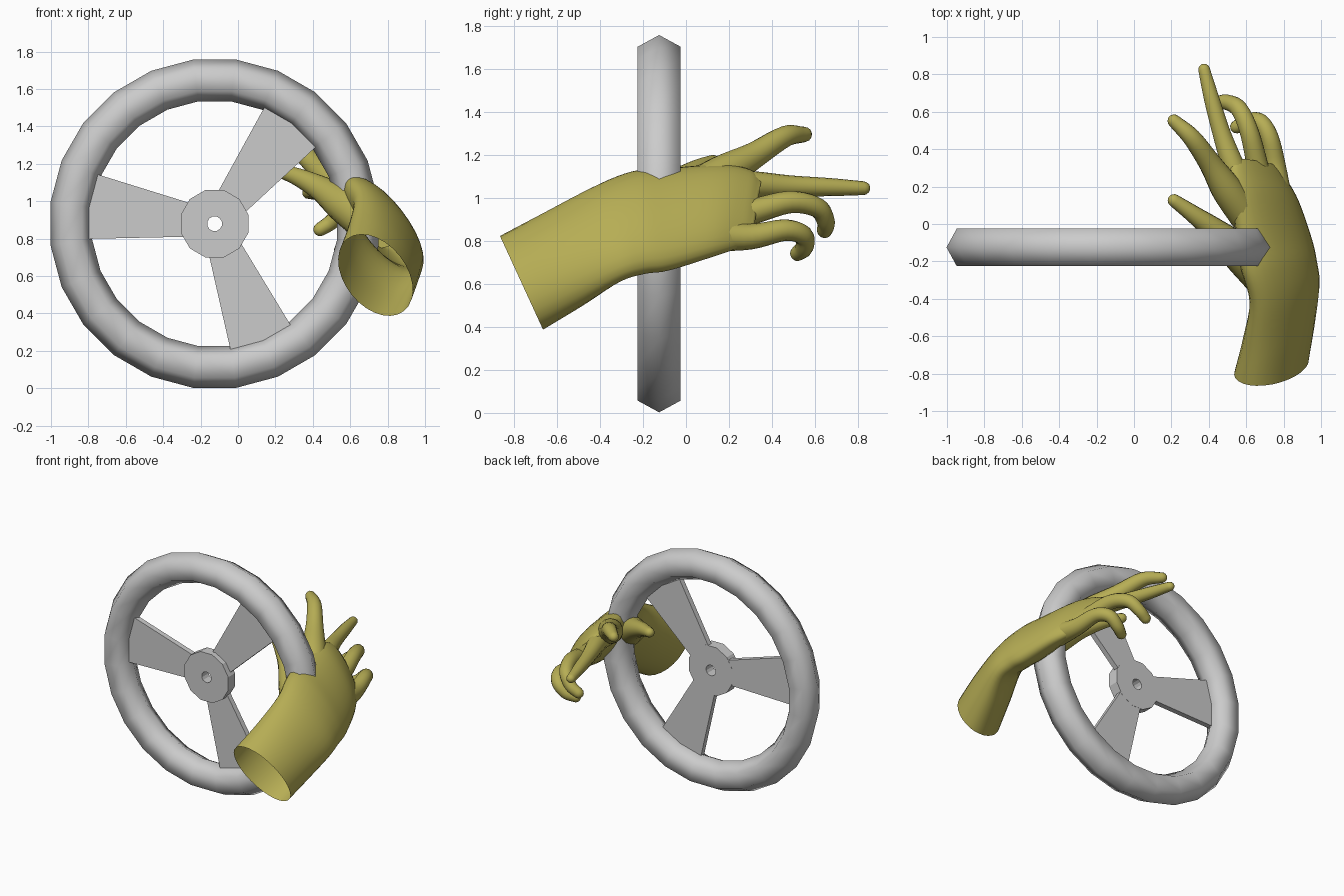
import bpy, bmesh, math
from mathutils import Vector, Matrix

if "Cube" in bpy.data.objects:
    bpy.data.objects.remove(bpy.data.objects["Cube"])


def material(name, rgb):
    m = bpy.data.materials.new(name)
    m.diffuse_color = (*rgb, 1)
    m.use_nodes = True
    m.node_tree.nodes["Principled BSDF"].inputs["Base Color"].default_value = m.diffuse_color
    return m


GREY = material("light grey", (0.60, 0.60, 0.60))
OLIVE = material("olive yellow", (0.47, 0.42, 0.09))
HUB = Vector((-0.125, -0.125, 0.88))


def finish(name, bm, mat, smooth=None):
    bmesh.ops.recalc_face_normals(bm, faces=bm.faces)
    me = bpy.data.meshes.new(name)
    bm.to_mesh(me)
    bm.free()
    ob = bpy.data.objects.new(name, me)
    bpy.context.collection.objects.link(ob)
    me.materials.append(mat)
    if smooth:
        bpy.ops.object.select_all(action='DESELECT')
        ob.select_set(True)
        bpy.context.view_layer.objects.active = ob
        bpy.ops.object.shade_smooth_by_angle(angle=math.radians(smooth))
    return ob


def skin(bm, rings, loop=False, cap_start=False, cap_end=False):
    """Bridge a list of point rings with quads."""
    vs = [[bm.verts.new(p) for p in r] for r in rings]
    n = len(vs[0])
    for i in range(len(vs) if loop else len(vs) - 1):
        a, b = vs[i], vs[(i + 1) % len(vs)]
        for j in range(n):
            k = (j + 1) % n
            bm.faces.new((a[j], a[k], b[k], b[j]))
    if cap_start:
        bm.faces.new(vs[0])
    if cap_end:
        bm.faces.new(vs[-1])


def spline(rows, steps):
    """Catmull-Rom interpolation of equal-length rows of numbers."""
    p = [Vector(r) for r in rows]
    p = [2 * p[0] - p[1]] + p + [2 * p[-1] - p[-2]]
    out = []
    for i in range(1, len(p) - 2):
        a, b, c, d = p[i - 1:i + 3]
        for s in range(steps):
            t = s / steps
            out.append(0.5 * (2 * b + (c - a) * t + (2 * a - 5 * b + 4 * c - d) * t * t
                              + (3 * b - a - 3 * c + d) * t ** 3))
    return out + [p[-2]]


def on_wheel(r, ang, y):
    return Vector((HUB.x + r * math.cos(ang), y, HUB.z + r * math.sin(ang)))


# Rim: six-sided section swept in 24 steps
section = [(0.885, 0), (0.83, 0.1), (0.715, 0.1), (0.66, 0), (0.715, -0.1), (0.83, -0.1)]
bm = bmesh.new()
skin(bm, [[on_wheel(r, math.radians(7.5 + 15 * i), HUB.y + y) for r, y in section]
          for i in range(24)], loop=True)
finish("rim", bm, GREY, 70)

# Hub: short disc with a hole
bm = bmesh.new()
skin(bm, [[on_wheel(r, math.radians(15 + 30 * j), y) for j in range(12)]
          for r, y in ((0.187, -0.195), (0.187, -0.115), (0.04, -0.115), (0.04, -0.195))],
     loop=True)
finish("hub", bm, GREY)

# Spokes: three tapered plates
for i, deg in enumerate((52, 172, 292)):
    turn = Matrix.Rotation(-math.radians(deg), 3, 'Y')
    flat = [(0.14, -0.09), (0.70, -0.181), (0.70, 0.181), (0.14, 0.09)]
    bm = bmesh.new()
    skin(bm, [[turn @ Vector((u, 0, v)) + Vector((HUB.x, y, HUB.z)) for u, v in flat]
              for y in (-0.155, -0.116)], cap_start=True, cap_end=True)
    finish(f"spoke_{i + 1}", bm, GREY)

# Forearm and palm: tilted ovals, open at the cuff
# x, y, z, half width, half thickness, lean of the section
palm = [(0.735, -0.765, 0.605, 0.245, 0.165, 0.46),
        (0.775, -0.57, 0.715, 0.25, 0.145, 0.42),
        (0.805, -0.37, 0.83, 0.265, 0.115, 0.30),
        (0.775, -0.22, 0.885, 0.29, 0.12, 0.12),
        (0.75, -0.08, 0.90, 0.29, 0.115, 0.0),
        (0.70, 0.14, 0.94, 0.265, 0.095, -0.10),
        (0.66, 0.27, 0.95, 0.225, 0.07, -0.15),
        (0.655, 0.33, 0.95, 0.17, 0.035, -0.15)]
WIDE, THICK = Vector((0.62, 0, -0.785)), Vector((0.785, 0, 0.62))
rings = []
for x, y, z, a, b, lean in spline(palm, 5):
    ring = []
    for j in range(28):
        t = math.tau * j / 28
        d = WIDE * a * math.cos(t) + THICK * b * math.sin(t)
        ring.append(Vector((x, y - lean * d.z, z)) + d)
    rings.append(ring)
bm = bmesh.new()
skin(bm, rings, cap_end=True)
finish("forearm_and_palm", bm, OLIVE, 60)


def finger(name, rows, sides=14):
    """Round tube through (x, y, z, radius) rows with a domed tip."""
    pts = spline(rows, 5)
    pos = [p.to_3d() if len(p) == 3 else Vector(p[:3]) for p in pts]
    rad = [p[3] for p in pts]
    end, r = pos[-1], rad[-1]
    out = (pos[-1] - pos[-2]).normalized()
    for k in (25, 50, 70, 84):
        pos.append(end + out * r * math.sin(math.radians(k)))
        rad.append(r * math.cos(math.radians(k)))
    rings, side = [], Vector((0, 0, 1))
    for i, c in enumerate(pos):
        t = (pos[min(i + 1, len(pos) - 1)] - pos[max(i - 1, 0)]).normalized()
        side = (side - t * side.dot(t)).normalized()
        up = t.cross(side)
        rings.append([c + rad[i] * (side * math.cos(math.tau * j / sides)
                                    + up * math.sin(math.tau * j / sides))
                      for j in range(sides)])
    bm = bmesh.new()
    skin(bm, rings, cap_start=True, cap_end=True)
    finish(name, bm, OLIVE, 60)


# Fingers and thumb
finger("thumb", [(0.68, -0.27, 0.90, 0.11), (0.56, -0.15, 0.99, 0.10),
                 (0.44, -0.04, 1.07, 0.068), (0.32, 0.05, 1.13, 0.048),
                 (0.215, 0.125, 1.165, 0.035)])
finger("index_finger", [(0.60, 0.04, 1.04, 0.09), (0.50, 0.18, 1.12, 0.085),
                        (0.41, 0.32, 1.20, 0.062), (0.31, 0.46, 1.285, 0.05),
                        (0.215, 0.55, 1.295, 0.036)])
finger("middle_finger", [(0.61, 0.10, 1.03, 0.085), (0.54, 0.28, 1.06, 0.066),
                         (0.47, 0.48, 1.055, 0.05), (0.415, 0.67, 1.05, 0.042),
                         (0.375, 0.825, 1.045, 0.032)])
finger("ring_finger", [(0.68, 0.14, 0.93, 0.08), (0.665, 0.28, 0.93, 0.062),
                       (0.62, 0.48, 0.98, 0.052), (0.565, 0.61, 0.955, 0.047),
                       (0.50, 0.65, 0.89, 0.042), (0.44, 0.645, 0.85, 0.037)])
finger("little_finger", [(0.77, 0.12, 0.83, 0.08), (0.755, 0.30, 0.82, 0.06),
                         (0.725, 0.46, 0.85, 0.05), (0.675, 0.545, 0.825, 0.046),
                         (0.61, 0.55, 0.77, 0.042), (0.55, 0.52, 0.742, 0.036)])
